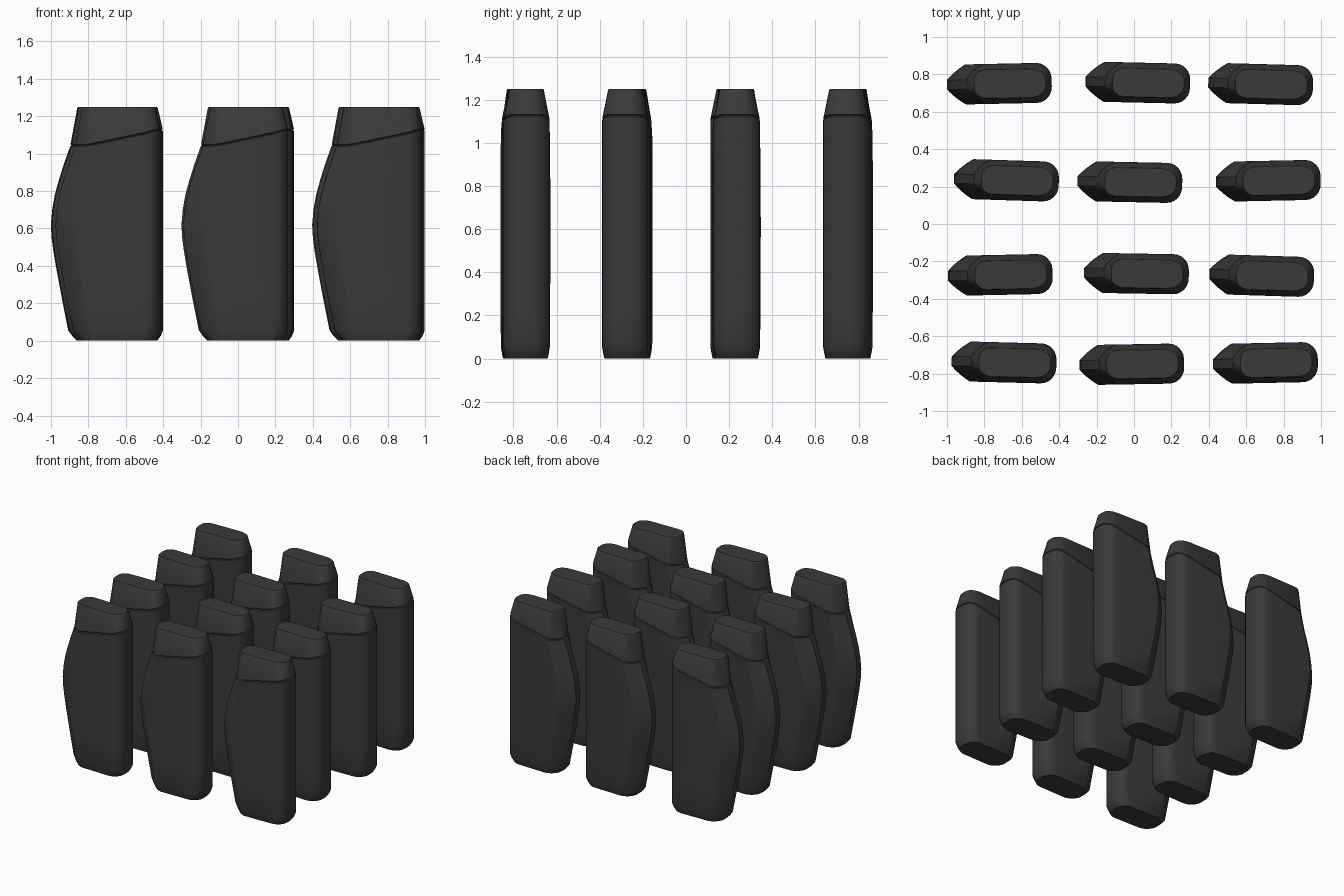
import bpy, bmesh
from math import sin, cos, pi, radians

cube = bpy.data.objects.get("Cube")
if cube:
    bpy.data.objects.remove(cube)

# Single dark plastic
plastic = bpy.data.materials.new("charcoal_plastic")
plastic.use_nodes = True
colour = (0.042, 0.042, 0.042, 1)
plastic.diffuse_color = colour
plastic.node_tree.nodes["Principled BSDF"].inputs["Base Color"].default_value = colour

LENGTH, HALF, STEPS = 0.56, 0.107, 6


def corner(x, sx, sy, reach, half, tip, bulge):
    """Quarter end from the side (y = half) to the tip (x), straight to round."""
    points = []
    for i in range(STEPS + 1):
        t = i / STEPS
        u = (1 - bulge) * t + bulge * sin(t * pi / 2)
        v = (1 - bulge) * (1 - t) + bulge * cos(t * pi / 2)
        points.append((x + sx * reach * (1 - u), sy * (tip + (half - tip) * v)))
    return points


def section(left, right, half, reach, bulge):
    """Closed outline with a beaked left end and a rounded right end."""
    beak = dict(reach=reach, half=half, tip=0.025, bulge=bulge)
    nose = dict(reach=0.082, half=half, tip=half * 0.2, bulge=1)
    return (corner(left, 1, 1, **beak) + corner(left, 1, -1, **beak)[::-1]
            + corner(right, -1, -1, **nose) + corner(right, -1, 1, **nose)[::-1])


def seam(x):
    """Slanting height of the joint between body and cap."""
    t = min(max((x - 0.16) / 0.38, 0), 1)
    return 1.045 + 0.082 * t * (0.6 + 0.4 * t)


def loft(name, rings):
    """Skin a list of (outline, height function) rings and cap both ends."""
    bm = bmesh.new()
    loops = [[bm.verts.new((x - LENGTH / 2, y, height(x))) for x, y in outline]
             for outline, height in rings]
    for low, high in zip(loops, loops[1:]):
        for i in range(len(low)):
            j = (i + 1) % len(low)
            bm.faces.new((low[i], low[j], high[j], high[i]))
    bm.faces.new(loops[0])
    bm.faces.new(loops[-1])
    bmesh.ops.recalc_face_normals(bm, faces=bm.faces)
    mesh = bpy.data.meshes.new(name)
    bm.to_mesh(mesh)
    bm.free()
    mesh.materials.append(plastic)
    return mesh


def level(z):
    return lambda x: z


def near_seam(offset):
    return lambda x: seam(x) + offset


# Body: foot chamfer, then the curved left edge (height, left)
body_rings = [(section(0.14, 0.53, 0.097, 0.08, 0.7), level(0)),
              (section(0.115, 0.548, 0.102, 0.09, 0.5), level(0.025)),
              (section(0.093, LENGTH, HALF, 0.1, 0.3), level(0.055))]
edge = [(0.22, 0.06), (0.38, 0.03), (0.48, 0.013), (0.55, 0.004), (0.62, 0),
        (0.7, 0.007), (0.78, 0.021), (0.86, 0.043), (0.94, 0.068)]
for z, left in edge:
    body_rings.append((section(left, LENGTH, HALF, 0.1, 0.2), level(z)))
body_rings += [
    (section(0.103, LENGTH, HALF, 0.09, 0.4), near_seam(-0.006)),
    (section(0.109, LENGTH - 0.006, HALF - 0.006, 0.088, 0.4), near_seam(-0.001))]

# Cap: tapers from the seam to a flat rounded top
cap_rings = [
    (section(0.109, LENGTH - 0.006, HALF - 0.006, 0.088, 0.4), near_seam(0)),
    (section(0.105, LENGTH - 0.001, HALF - 0.001, 0.09, 0.4), near_seam(0.005)),
    (section(0.141, 0.533, 0.08, 0.065, 0.9), level(1.244)),
    (section(0.146, 0.528, 0.076, 0.062, 0.9), level(1.25))]

parts = {"bottle_body": loft("bottle_body", body_rings),
         "bottle_cap": loft("bottle_cap", cap_rings)}

# Rows of slightly turned bottles (centre x, centre y, turn in degrees)
layout = [(-0.72, 0.75, 1.2), (0.02, 0.756, -1.3), (0.677, 0.748, -1.6),
          (-0.682, 0.234, -1.8), (-0.022, 0.224, -1.2), (0.718, 0.231, 1.2),
          (-0.715, -0.272, 1.2), (0.013, -0.265, -1), (0.683, -0.276, -1.8),
          (-0.695, -0.74, -1.5), (-0.012, -0.75, 1), (0.703, -0.743, 1.2)]
bpy.ops.object.select_all(action="DESELECT")
for number, (x, y, turn) in enumerate(layout, 1):
    for name, mesh in parts.items():
        part = bpy.data.objects.new(f"{name}_{number}", mesh.copy())
        bpy.context.collection.objects.link(part)
        part.location = (x, y, 0)
        part.rotation_euler.z = radians(turn)
        part.select_set(True)
        bpy.context.view_layer.objects.active = part
bpy.ops.object.shade_smooth_by_angle(angle=radians(30))
